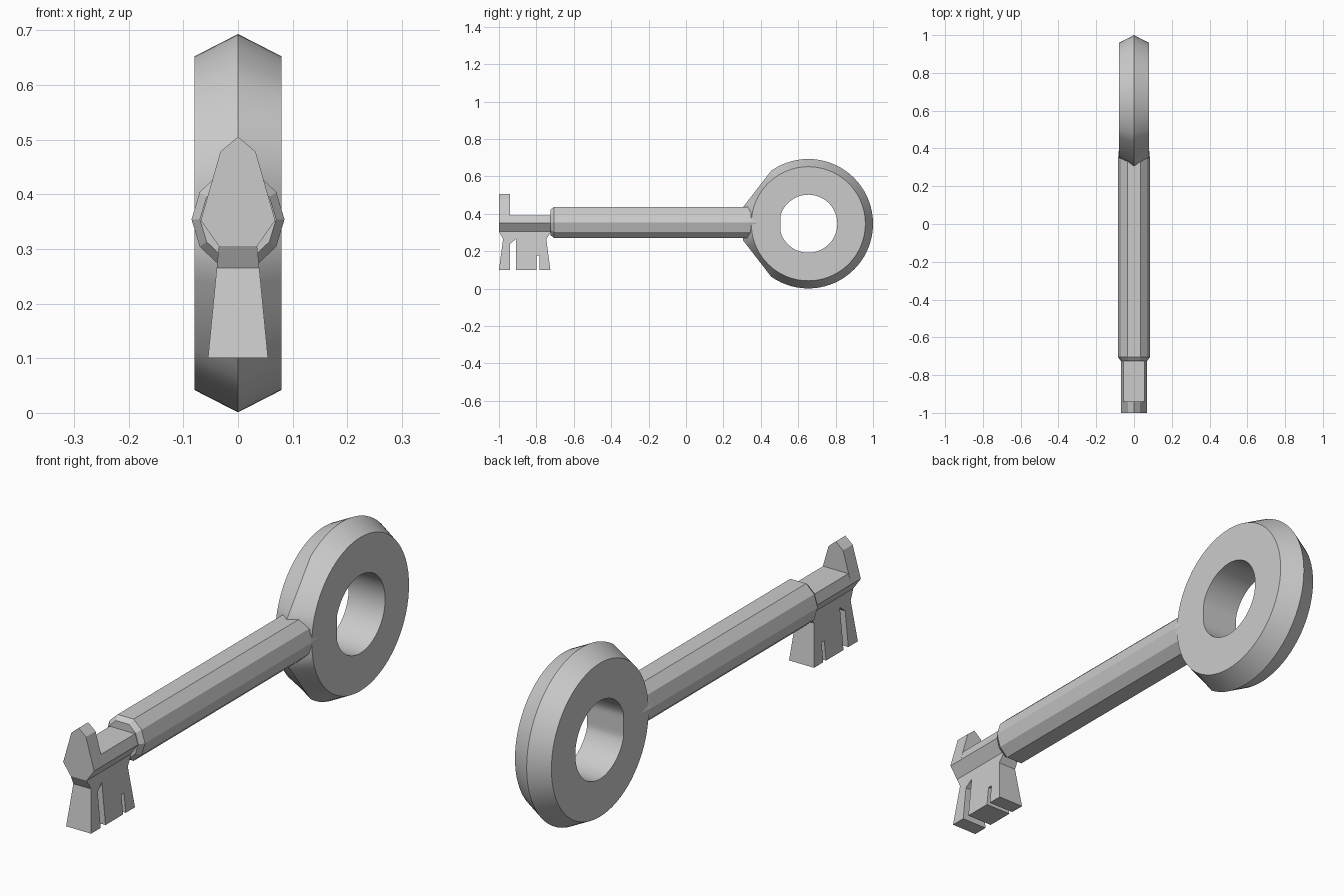
import bpy, bmesh
from math import sin, cos, pi, radians, degrees

if "Cube" in bpy.data.objects:
    bpy.data.objects.remove(bpy.data.objects["Cube"])


def finish(name, bm, angle=None):
    bmesh.ops.recalc_face_normals(bm, faces=bm.faces)
    mesh = bpy.data.meshes.new(name)
    bm.to_mesh(mesh)
    bm.free()
    ob = bpy.data.objects.new(name, mesh)
    bpy.context.collection.objects.link(ob)
    if angle:
        bpy.ops.object.select_all(action='DESELECT')
        ob.select_set(True)
        bpy.context.view_layer.objects.active = ob
        bpy.ops.object.shade_smooth_by_angle(angle=radians(angle))
    return ob


def loft(name, loops, closed=False, angle=None):
    """Bridge equal-length loops; cap the ends, or join last to first."""
    bm = bmesh.new()
    rows = [[bm.verts.new(p) for p in loop] for loop in loops]
    n = len(rows[0])
    pairs = list(zip(rows, rows[1:]))
    if closed:
        pairs.append((rows[-1], rows[0]))
    else:
        bm.faces.new(rows[0])
        bm.faces.new(rows[-1])
    for a, b in pairs:
        for i in range(n):
            j = (i + 1) % n
            bm.faces.new((a[i], a[j], b[j], b[i]))
    return finish(name, bm, angle)


def mirrored(half):
    """Complete a right-hand (x, z) profile listed from top to bottom."""
    return half + [(-x, z) for x, z in reversed(half) if x > 0]


# Ring handle: bevelled ring that tapers into the shaft
CY, CZ, R = 0.654, 0.347, 0.346
N = 72


def ring_loop(kind, x):
    pts = []
    for i in range(N):
        a = -pi + 2 * pi * i / N          # a = 0 points towards the shaft
        d, s = abs(degrees(a)), 1 if a >= 0 else -1
        r = {'hole': 0.155, 'rim': 0.305, 'ridge': R}[kind]
        y, z = -r * cos(a), r * sin(a)
        if kind == 'hole':
            y = max(y, -0.148)
        elif kind == 'ridge' and d < 55:
            if d < 14:
                y, z = -0.352, 0.085 * s * d / 14
            else:
                t = (d - 14) / 41
                y = -0.352 + t * (0.352 - R * cos(radians(55)))
                z = s * (0.085 + t * (R * sin(radians(55)) - 0.085))
        pts.append((x, CY + y, CZ + z))
    return pts


loft("ring_handle", [ring_loop('hole', -0.08), ring_loop('rim', -0.08),
                     ring_loop('ridge', 0), ring_loop('rim', 0.08),
                     ring_loop('hole', 0.08)], closed=True, angle=30)

# Faceted shaft with a small bevel at the bit end
section = mirrored([(0.035, 0.083), (0.07, 0.05), (0.085, 0),
                    (0.07, -0.05), (0.035, -0.083)])
stations = [(-0.725, 0.82), (-0.705, 1), (0.34, 1), (0.45, 0.88)]
loft("shaft", [[(x * k, y, 0.354 + z * k) for x, z in section]
               for y, k in stations])

# Narrow bar behind the front plate
lower = [(0.068, 0.352), (0.035, 0.305)]
bar = mirrored([(0.0555, 0.392)] + lower)
loft("bit_bar", [[(x, y, z) for x, z in bar] for y in (-0.94, -0.71)])

# Pointed front plate
plate = mirrored([(0, 0.505), (0.032, 0.478)] + lower)
loft("front_plate", [[(x, y, z) for x, z in plate] for y in (-1, -0.94)])

# Toothed blade, widening downwards, with two slots
blade = [(-1, 0.305), (-0.978, 0.265), (-1, 0.1), (-0.94, 0.1),
         (-0.94, 0.24), (-0.91, 0.265), (-0.91, 0.1), (-0.80, 0.1),
         (-0.80, 0.177), (-0.783, 0.177), (-0.783, 0.1), (-0.725, 0.1),
         (-0.747, 0.265), (-0.72, 0.305)]
loft("blade", [[(s * (0.035 + (0.305 - z) * 0.0976), y, z) for y, z in blade]
               for s in (-1, 1)])
